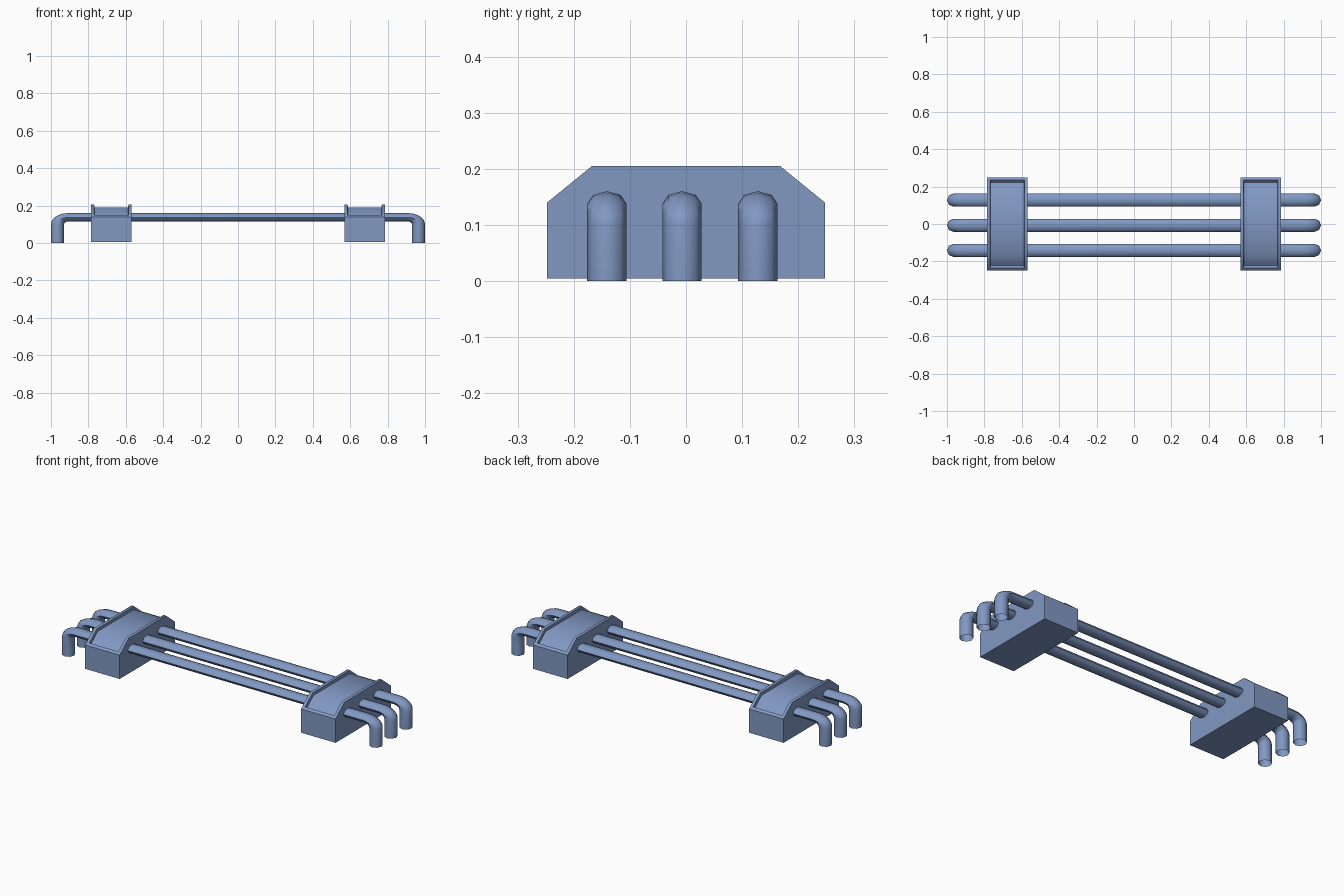
import bpy, bmesh
from math import sin, cos, pi
from mathutils import Vector

if "Cube" in bpy.data.objects:
    bpy.data.objects.remove(bpy.data.objects["Cube"])

SQUASH = 0.64   # the whole rod is flattened in z
RADIUS = 0.035
SIDES = 8

blue = bpy.data.materials.new("slate_blue")
blue.diffuse_color = (0.22, 0.315, 0.545, 1.0)
blue.use_nodes = True
blue.node_tree.nodes["Principled BSDF"].inputs["Base Color"].default_value = blue.diffuse_color


def finish(bm, name, angle):
    bmesh.ops.recalc_face_normals(bm, faces=bm.faces)
    mesh = bpy.data.meshes.new(name)
    bm.to_mesh(mesh)
    bm.free()
    mesh.materials.append(blue)
    obj = bpy.data.objects.new(name, mesh)
    bpy.context.collection.objects.link(obj)
    bpy.ops.object.select_all(action='DESELECT')
    obj.select_set(True)
    bpy.context.view_layer.objects.active = obj
    bpy.ops.object.shade_smooth_by_angle(angle=angle)


# Rod: open-ended octagonal tube swept along a staple-shaped path
def make_rod(name, y):
    height, bend, leg_x = 0.138 / SQUASH, 0.058, 0.965
    half = [(-leg_x, 0.0, pi / 2)]
    for i in range(6):
        a = pi / 2 * i / 5
        half.append((-leg_x + bend * (1 - cos(a)), height - bend * (1 - sin(a)), pi / 2 - a))
    path = half + [(-x, z, -a) for x, z, a in reversed(half)]
    bm = bmesh.new()
    rings = []
    for x, z, a in path:
        ring = []
        for k in range(SIDES):
            t = 2 * pi * k / SIDES
            n = RADIUS * cos(t)
            ring.append(bm.verts.new((x - n * sin(a), y + RADIUS * sin(t), (z + n * cos(a)) * SQUASH)))
        rings.append(ring)
    for r0, r1 in zip(rings, rings[1:]):
        for k in range(SIDES):
            j = (k + 1) % SIDES
            bm.faces.new((r0[k], r0[j], r1[j], r1[k]))
    finish(bm, name, 1.0)


# Clamp block: chamfered profile with a sunken panel over the top
def make_block(name, x0, x1):
    profile = [(-0.248, 0.005), (0.248, 0.005), (0.248, 0.14),
               (0.168, 0.205), (-0.168, 0.205), (-0.248, 0.14)]
    bm = bmesh.new()
    base = bm.faces.new([bm.verts.new((x0, y, z)) for y, z in profile])
    ext = bmesh.ops.extrude_face_region(bm, geom=[base])
    verts = [g for g in ext['geom'] if isinstance(g, bmesh.types.BMVert)]
    bmesh.ops.translate(bm, verts=verts, vec=Vector((x1 - x0, 0, 0)))
    bmesh.ops.recalc_face_normals(bm, faces=bm.faces)
    top = [f for f in bm.faces if f.normal.z > 0.3]
    bmesh.ops.inset_region(bm, faces=top, thickness=0.017, use_even_offset=True)
    bmesh.ops.inset_region(bm, faces=top, thickness=0.002, depth=-0.016, use_even_offset=True)
    finish(bm, name, 0.8)


for label, y in (("front", -0.141), ("middle", -0.007), ("back", 0.128)):
    make_rod(label + "_rod", y)
make_block("left_block", -0.786, -0.569)
make_block("right_block", 0.569, 0.786)
